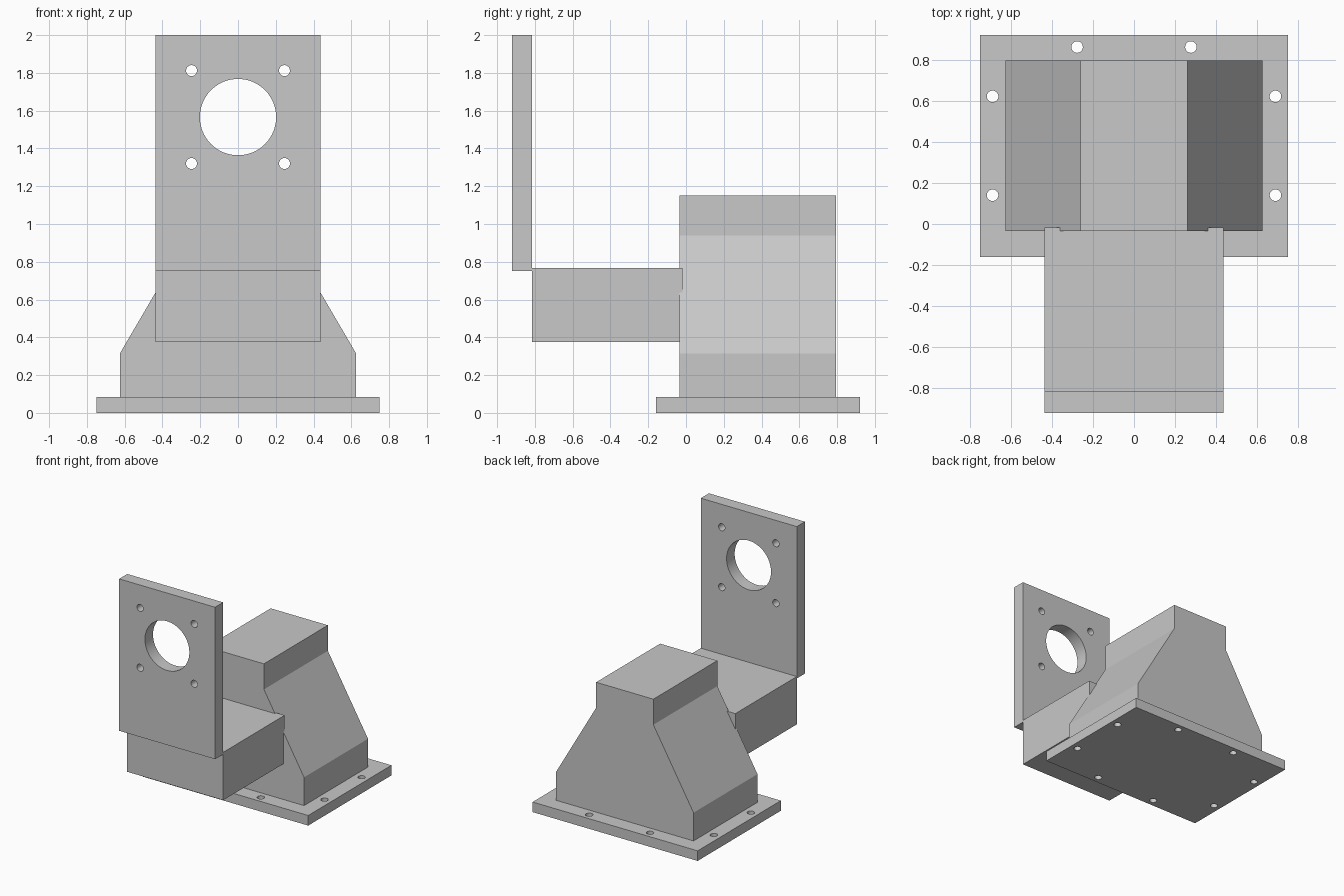
import bpy
import bmesh
from math import radians
from mathutils import Matrix, Vector

cube = bpy.data.objects.get("Cube")
if cube:
    bpy.data.objects.remove(cube, do_unlink=True)

# One plain grey for the whole bracket
grey = bpy.data.materials.new("plain grey")
grey.use_nodes = True
colour = (0.58, 0.58, 0.58, 1)
grey.diffuse_color = colour
grey.node_tree.nodes["Principled BSDF"].inputs["Base Color"].default_value = colour


def make_object(name, bm):
    bmesh.ops.recalc_face_normals(bm, faces=bm.faces)
    mesh = bpy.data.meshes.new(name)
    bm.to_mesh(mesh)
    bm.free()
    mesh.materials.append(grey)
    obj = bpy.data.objects.new(name, mesh)
    bpy.context.collection.objects.link(obj)
    return obj


def extrude_profile(name, half_profile, y0, y1):
    """Mirror a right-hand (x, z) outline and extrude it along y."""
    outline = half_profile + [(-x, z) for x, z in reversed(half_profile)]
    bm = bmesh.new()
    face = bm.faces.new([bm.verts.new((x, y0, z)) for x, z in outline])
    moved = bmesh.ops.extrude_face_region(bm, geom=[face])["geom"]
    verts = [v for v in moved if isinstance(v, bmesh.types.BMVert)]
    bmesh.ops.translate(bm, verts=verts, vec=(0, y1 - y0, 0))
    return make_object(name, bm)


def slab(name, half_width, y0, y1, z0, z1):
    return extrude_profile(name, [(half_width, z0), (half_width, z1)], y0, y1)


def drill(obj, holes, axis):
    """Cut round holes, given as (centre, radius, sides), along an axis."""
    turn = Vector((0, 0, 1)).rotation_difference(Vector(axis)).to_matrix().to_4x4()
    bm = bmesh.new()
    for centre, radius, sides in holes:
        bmesh.ops.create_cone(bm, cap_ends=True, segments=sides, radius1=radius,
                              radius2=radius, depth=0.4,
                              matrix=Matrix.Translation(centre) @ turn)
    cutter = make_object("hole_cutter", bm)
    cutter.hide_render = True
    mod = obj.modifiers.new("holes", "BOOLEAN")
    mod.operation = "DIFFERENCE"
    mod.solver = "EXACT"
    mod.object = cutter
    bpy.ops.object.select_all(action="DESELECT")
    obj.select_set(True)
    bpy.context.view_layer.objects.active = obj
    bpy.ops.object.modifier_apply(modifier=mod.name)
    bpy.data.objects.remove(cutter, do_unlink=True)
    bpy.ops.object.shade_smooth_by_angle(angle=radians(30))


# Base flange with eight bolt holes
base = slab("base_flange", 0.75, -0.16, 0.92, 0, 0.083)
bolts = []
for side in (-1, 1):
    for x, y in ((0.277, -0.10), (0.277, 0.861), (0.688, 0.14), (0.688, 0.621)):
        bolts.append(((side * x, y, 0.04), 0.028, 32))
drill(base, bolts, (0, 0, 1))

# Tapered pedestal
extrude_profile("pedestal", [(0.625, 0.083), (0.625, 0.315), (0.26, 0.94), (0.26, 1.15)],
                -0.035, 0.795)

# Arm reaching forward from the pedestal
slab("support_arm", 0.436, -0.815, -0.018, 0.375, 0.768)

# Upright mounting plate with a bore and four screw holes
plate = slab("mounting_plate", 0.436, -0.92, -0.815, 0.752, 2)
bore_z = 1.566
screws = [((0, -0.87, bore_z), 0.202, 64)]
for sx in (-1, 1):
    for sz in (-1, 1):
        screws.append(((sx * 0.246, -0.87, bore_z + sz * 0.246), 0.029, 32))
drill(plate, screws, (0, 1, 0))
